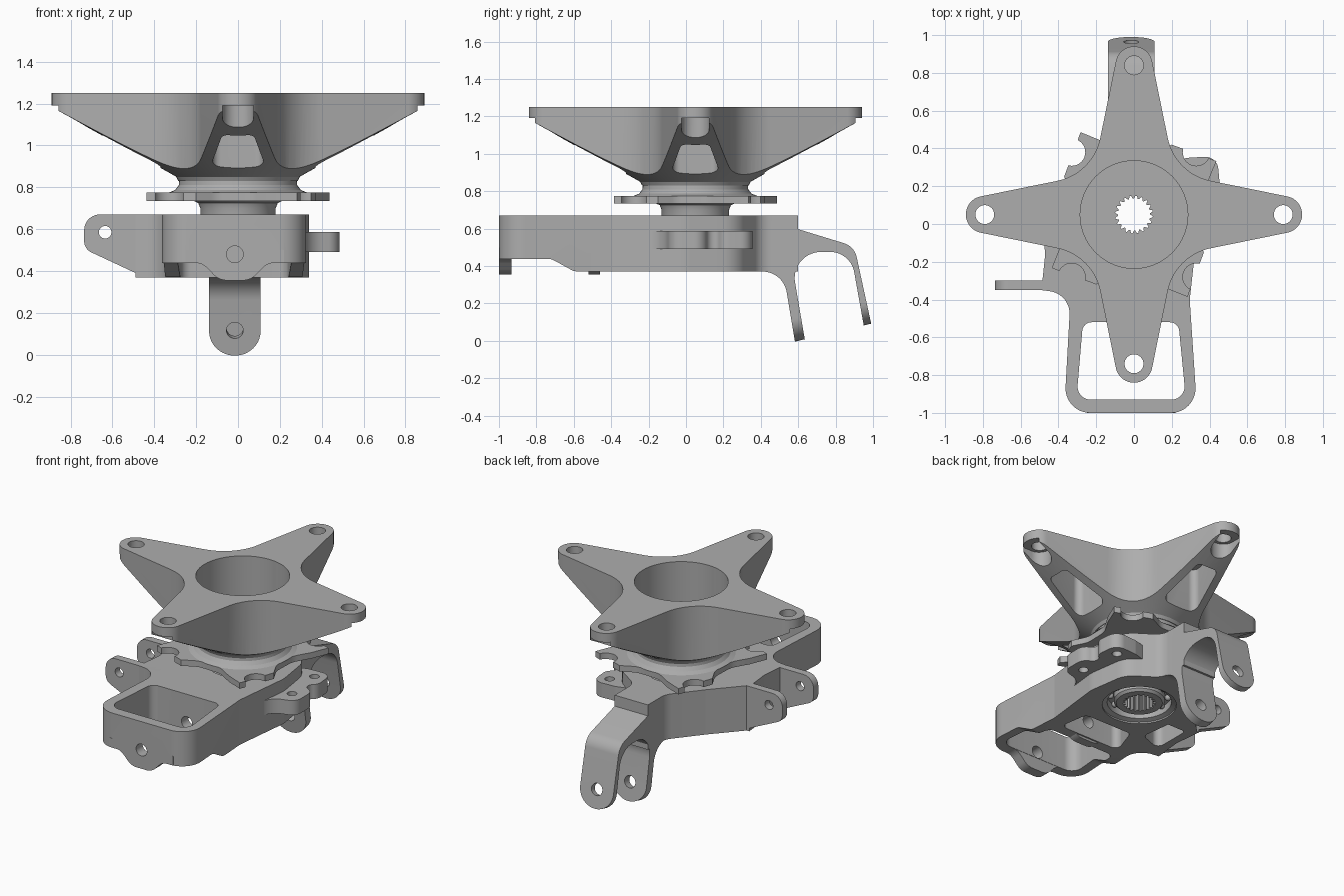
import bpy, bmesh, math
from mathutils import Vector

if "Cube" in bpy.data.objects:
    bpy.data.objects.remove(bpy.data.objects["Cube"])

metal = bpy.data.materials.new("cast_grey_metal")
metal.use_nodes = True
GREY = (0.42, 0.42, 0.42, 1)
metal.diffuse_color = GREY
metal.node_tree.nodes["Principled BSDF"].inputs["Base Color"].default_value = GREY

HUB_Y = 0.05
TAU = math.tau


def make_object(name, bm):
    bmesh.ops.recalc_face_normals(bm, faces=bm.faces)
    mesh = bpy.data.meshes.new(name)
    bm.to_mesh(mesh)
    bm.free()
    mesh.materials.append(metal)
    obj = bpy.data.objects.new(name, mesh)
    bpy.context.collection.objects.link(obj)
    return obj


def rounded(corners, steps=10):
    """Closed outline from (u, v, optional radius) corners."""
    out = []
    n = len(corners)
    for i, c in enumerate(corners):
        p = Vector(c[:2])
        if len(c) < 3:
            out.append(p)
            continue
        a = (Vector(corners[i - 1][:2]) - p).normalized()
        b = (Vector(corners[(i + 1) % n][:2]) - p).normalized()
        half = a.angle(b) / 2
        centre = p + (a + b).normalized() * (c[2] / math.sin(half))
        start = p + a * (c[2] / math.tan(half)) - centre
        end = p + b * (c[2] / math.tan(half)) - centre
        sweep = start.angle_signed(end)
        first = math.atan2(start.y, start.x)
        for k in range(steps + 1):
            t = first - sweep * k / steps
            out.append(centre + Vector((math.cos(t), math.sin(t))) * c[2])
    return out


def circle(u, v, r, n=32):
    return [Vector((u + r * math.cos(TAU * i / n), v + r * math.sin(TAU * i / n))) for i in range(n)]


def prism(name, outline, low, high, axis="Z", shear=0, pivot=0):
    """Extrude a 2D outline along an axis, optionally raising z along y."""
    place = {"X": lambda p, w: (w, p[0], p[1]),
             "Y": lambda p, w: (p[0], w, p[1] + shear * (w - pivot)),
             "Z": lambda p, w: (p[0], p[1], w)}[axis]
    bm = bmesh.new()
    a = [bm.verts.new(place(p, low)) for p in outline]
    b = [bm.verts.new(place(p, high)) for p in outline]
    bm.faces.new(a)
    bm.faces.new(b)
    for i in range(len(a)):
        bm.faces.new((a[i - 1], a[i], b[i], b[i - 1]))
    return make_object(name, bm)


def lathe(name, profile, n=64):
    """Spin a closed (radius, z) profile about the hub axis."""
    bm = bmesh.new()
    verts = [bm.verts.new((r, HUB_Y, z)) for r, z in profile]
    edges = [bm.edges.new((verts[i - 1], verts[i])) for i in range(len(verts))]
    bmesh.ops.spin(bm, geom=verts + edges, cent=(0, HUB_Y, 0), axis=(0, 0, 1), angle=TAU, steps=n)
    bmesh.ops.remove_doubles(bm, verts=bm.verts, dist=1e-5)
    return make_object(name, bm)


def combine(target, tool, operation="DIFFERENCE"):
    mod = target.modifiers.new("join", "BOOLEAN")
    mod.operation, mod.object, mod.solver = operation, tool, "EXACT"
    bpy.context.view_layer.objects.active = target
    bpy.ops.object.modifier_apply(modifier=mod.name)
    bpy.data.objects.remove(tool)


def spun(points, k):
    """Rotate points by k quarter turns and move them to the hub axis."""
    out = []
    for x, y, *r in points:
        for _ in range(k):
            x, y = -y, x
        out.append((x, y + HUB_Y, *r))
    return out


def quarters(points):
    return [p for k in range(4) for p in spun(points, k)]


def spline(low, high):
    teeth = [(0.085 if i % 4 < 2 else 0.1) for i in range(80)]
    pts = [(r * math.cos(TAU * i / 80), HUB_Y + r * math.sin(TAU * i / 80)) for i, r in enumerate(teeth)]
    return prism("spline_cutter", pts, low, high)


# Four-armed wheel carrier: star outline trimmed by a conical underside
star = prism("wheel_carrier", rounded(quarters([(0.89, -0.08, 0.097), (0.89, 0.08, 0.097), (0.217, 0.217, 0.29)]), 14),
             0.8, 1.25)
cone = lathe("cone", [(0, 0.83), (0.285, 0.83), (0.295, 0.85), (0.33, 0.87), (0.87, 1.17), (0.87, 1.19),
                      (1, 1.19), (1, 1.3), (0, 1.3)], 96)
combine(star, cone, "INTERSECT")
combine(star, prism("bore", circle(0, HUB_Y, 0.285, 64), 0.92, 1.4))
combine(star, spline(0.5, 1.1))
for k in range(4):
    x, y = spun([(0.79, 0)], k)[0]
    combine(star, prism("bolt_hole", circle(x, y, 0.05), 0.9, 1.4))
    seat = rounded(spun([(0.72, -0.074, 0.07), (0.93, -0.074), (0.93, 0.074), (0.72, 0.074, 0.07)], k))
    combine(star, prism("bolt_seat", seat, 0.9, 1.19))
    pocket = rounded(spun([(0.37, -0.13, 0.04), (0.65, -0.075, 0.035), (0.65, 0.075, 0.035), (0.37, 0.13, 0.04)], k))
    combine(star, prism("pocket", pocket, 0.7, 1.19))

# Hub neck and splined tube
neck = lathe("hub_neck", [(0, 0.385), (0.14, 0.385), (0.155, 0.4), (0.155, 0.6), (0.18, 0.62), (0.18, 0.7),
                          (0.19, 0.725), (0.22, 0.738), (0.22, 0.77), (0.33, 0.775), (0.3, 0.787), (0.283, 0.81),
                          (0.28, 0.84), (0.295, 0.86), (0.295, 0.9), (0, 0.9)])
combine(neck, spline(0.2, 1.2))

# Brake disc mounting plate with scalloped lobes
lobe = [(0.436, 0.283), (0.2, 0.37), (0.1, 0.32, 0.12), (-0.06, 0.325, 0.15), (-0.17, 0.39)]
plate = prism("disc_mount_plate", rounded(quarters(lobe)), 0.735, 0.775)
for k in range(4):
    x, y = spun([(0.33, 0.33)], k)[0]
    combine(plate, prism("scallop", circle(x, y, 0.072), 0.6, 0.9))
combine(plate, prism("centre", circle(0, HUB_Y, 0.17, 48), 0.6, 0.9))

# Knuckle body with open front frame
body_outline = [(-0.37, -1, 0.13), (0.335, -1, 0.13), (0.295, -0.4, 0.1), (0.34, 0.0, 0.2), (0.3, 0.27, 0.15),
                (0.108, 0.4, 0.1), (0.108, 0.6), (-0.138, 0.6), (-0.138, 0.42, 0.12), (-0.3, 0.22, 0.15),
                (-0.47, 0.03), (-0.49, 0.03), (-0.47, -0.16, 0.1), (-0.49, -0.35), (-0.335, -0.37, 0.12)]
body = prism("knuckle_body", rounded(body_outline), 0.37, 0.67)
combine(body, prism("frame_window", rounded([(-0.305, -0.93, 0.07), (0.275, -0.93, 0.07), (0.235, -0.52, 0.05),
                                             (-0.27, -0.52, 0.05)]), 0.2, 0.8))
combine(body, prism("frame_underside", rounded([(-1.1, 0.3), (-0.56, 0.3), (-0.56, 0.37), (-0.6, 0.372, 0.06),
                                                (-0.72, 0.438, 0.08), (-1.1, 0.438)]), -0.6, 0.6, "X"))
combine(body, prism("rear_trim", [(0.36, 0.8), (0.36, 0.67), (0.65, 0.58), (0.65, 0.3), (0.4, 0.3), (0.45, 0.35),
                                  (0.55, 0.35), (0.55, 0.55), (0.7, 0.55), (0.7, 0.8)], -0.3, 0.3, "X"))
combine(body, prism("bearing_bore", circle(0, HUB_Y, 0.225, 64), 0.2, 0.9))
combine(body, prism("web_pocket", rounded([(-0.25, -0.45, 0.04), (0.2, -0.45, 0.04), (0.17, -0.25, 0.04),
                                           (-0.18, -0.25, 0.04)]), 0.2, 0.6))
combine(body, prism("side_pocket", rounded([(-0.42, -0.28, 0.04), (-0.26, -0.22, 0.04), (-0.29, 0.02, 0.03),
                                            (-0.42, -0.02, 0.03)]), 0.2, 0.6))

# Hanging pads around the cross-bolt on the frame walls
for name, y0, y1 in (("front_bolt_pad", -1, -0.932), ("rear_bolt_pad", -0.52, -0.46)):
    pad = prism(name, rounded([(-0.25, 0.5), (-0.25, 0.44), (-0.17, 0.438, 0.08), (-0.09, 0.355, 0.09),
                               (0.06, 0.355, 0.09), (0.14, 0.438, 0.08), (0.22, 0.44), (0.22, 0.5)]), y0, y1, "Y")
    combine(body, pad, "UNION")
combine(body, prism("cross_bolt", circle(-0.015, 0.48, 0.04), -1.2, -0.4, "Y"))

# Twin steering ears
for name, y0 in (("front_steering_ear", -0.35), ("rear_steering_ear", -0.02)):
    ear = prism(name, rounded([(-0.735, 0.67, 0.075), (-0.735, 0.505, 0.06), (-0.45, 0.372, 0.08),
                               (-0.28, 0.372), (-0.28, 0.67)]), y0, y0 + 0.05, "Y")
    combine(ear, prism("ear_hole", circle(-0.635, 0.585, 0.03), -1, 1, "Y"))
    combine(ear, prism("ear_bore", circle(0, HUB_Y, 0.225, 64), 0.2, 0.9))

# Caliper bracket with two lugs
bracket = prism("caliper_bracket", rounded([(0.1, -0.34), (0.29, -0.34), (0.33, -0.12, 0.12), (0.485, -0.08, 0.07),
                                            (0.485, 0.09, 0.07), (0.38, 0.14, 0.04), (0.455, 0.2, 0.06),
                                            (0.44, 0.36, 0.07), (0.28, 0.35, 0.06), (0.1, 0.3)]), 0.49, 0.587)
for x, y in ((0.4, 0.0), (0.37, 0.28)):
    combine(bracket, prism("lug_hole", circle(x, y, 0.03), 0.3, 0.8))
combine(bracket, prism("bracket_bore", circle(0, HUB_Y, 0.225, 64), 0.2, 0.9))

# Rear fork arm with two splayed legs
fork = prism("rear_fork", rounded([(0.3, 0.67), (0.36, 0.67, 0.1), (0.9, 0.505, 0.1), (1.01, 0.0), (0.965, 0.0),
                                   (0.88, 0.475, 0.13), (0.555, 0.475, 0.14), (0.645, -0.05), (0.59, -0.05),
                                   (0.52, 0.37, 0.13), (0.3, 0.37)], 14), -0.138, 0.108, "X")
leg_ends = prism("leg_ends", rounded([(-0.138, 0.0, 0.122), (0.108, 0.0, 0.122), (0.108, 1), (-0.138, 1)], 16),
                 0.2, 1.2, "Y", 0.235, 0.6)
combine(fork, leg_ends, "INTERSECT")
combine(fork, prism("leg_holes", circle(-0.015, 0.125, 0.04), 0.45, 1.1, "Y", 0.235, 0.6))

# Wheel bearing: outer ring, balls and cage
lathe("bearing_outer_ring", [(0.195, 0.39), (0.225, 0.38), (0.24, 0.385), (0.24, 0.66), (0.195, 0.66)])
lathe("bearing_cage", [(0.15, 0.44), (0.2, 0.44), (0.2, 0.66), (0.15, 0.66)])
balls = bmesh.new()
for i in range(10):
    made = bmesh.ops.create_uvsphere(balls, u_segments=12, v_segments=8, radius=0.02)
    t = TAU * i / 10
    bmesh.ops.translate(balls, verts=made["verts"], vec=(0.175 * math.cos(t), HUB_Y + 0.175 * math.sin(t), 0.43))
make_object("bearing_balls", balls)

# Smooth curved faces, keep hard edges
bpy.ops.object.select_all(action="DESELECT")
for obj in bpy.context.scene.objects:
    if obj.type == "MESH" and metal.name in obj.data.materials:
        obj.select_set(True)
        bpy.context.view_layer.objects.active = obj
bpy.ops.object.shade_smooth_by_angle(angle=math.radians(30))
